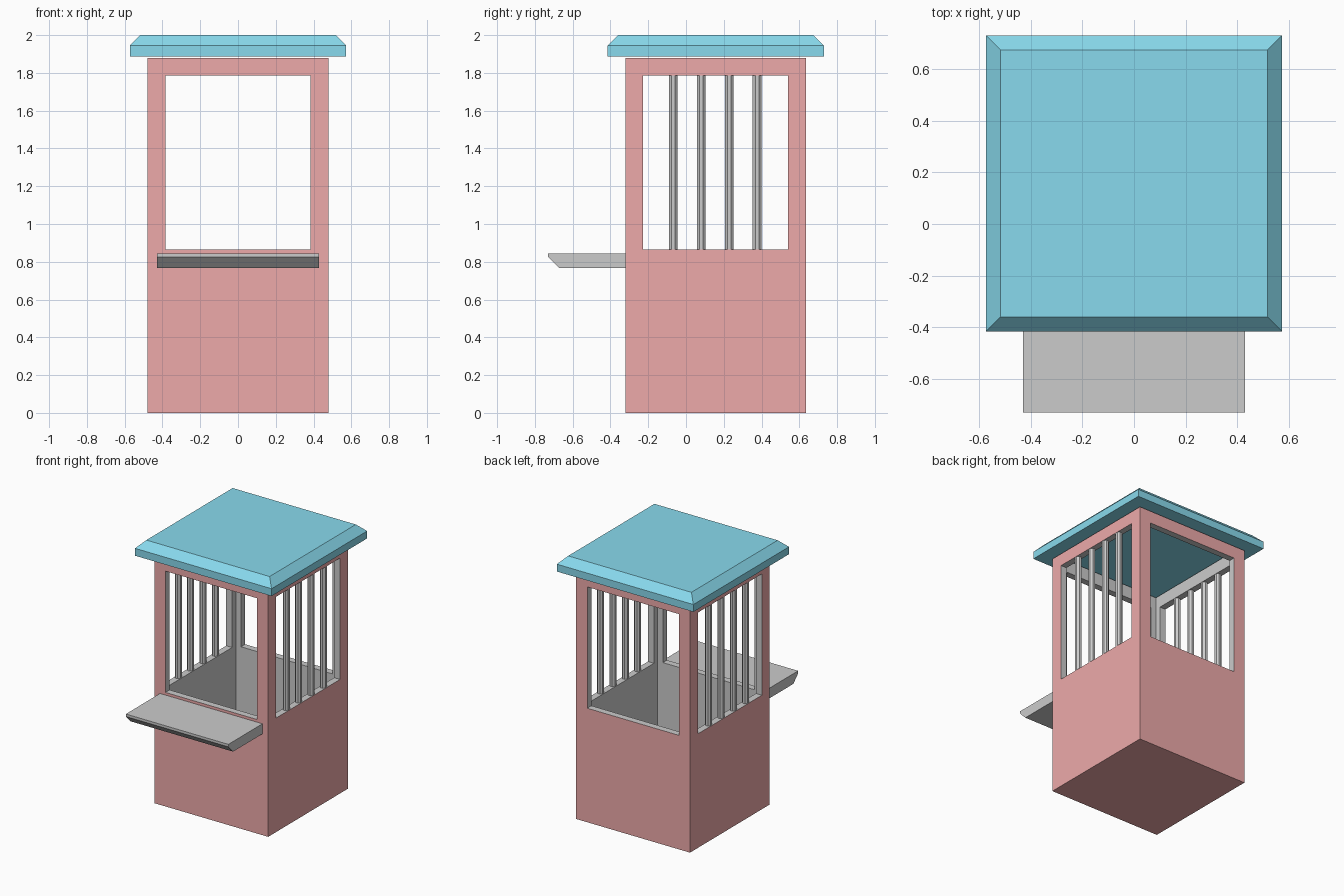
import bpy, bmesh

if "Cube" in bpy.data.objects:
    bpy.data.objects.remove(bpy.data.objects["Cube"])

CY = 0.157            # booth centre along y
HALF = 0.478          # half width of the square booth
WALL = 0.05           # wall thickness
WIN = 0.384           # half width of the windows
SILL, LINTEL, TOP = 0.865, 1.785, 1.88


def material(name, rgb):
    m = bpy.data.materials.new(name)
    m.diffuse_color = (*rgb, 1)
    m.use_nodes = True
    m.node_tree.nodes["Principled BSDF"].inputs["Base Color"].default_value = m.diffuse_color
    return m


red = material("red_paint", (0.85, 0.40, 0.40))
teal = material("teal_paint", (0.25, 0.70, 0.85))
grey = material("plain_grey", (0.8, 0.8, 0.8))


def mesh_object(name, bm, mat=None):
    bmesh.ops.recalc_face_normals(bm, faces=bm.faces)
    me = bpy.data.meshes.new(name)
    bm.to_mesh(me)
    bm.free()
    ob = bpy.data.objects.new(name, me)
    bpy.context.collection.objects.link(ob)
    if mat:
        me.materials.append(mat)
    return ob


def box(name, lo, hi, mat=None):
    bm = bmesh.new()
    bmesh.ops.create_cube(bm, size=1)
    for v in bm.verts:
        v.co = [(a + b) / 2 + c * (b - a) for a, b, c in zip(lo, hi, v.co)]
    return mesh_object(name, bm, mat)


def loft(name, rings, mat=None):
    """Join a stack of equal-length closed rings and cap both ends."""
    bm = bmesh.new()
    rows = [[bm.verts.new(p) for p in ring] for ring in rings]
    n = len(rows[0])
    for a, b in zip(rows, rows[1:]):
        for i in range(n):
            j = (i + 1) % n
            bm.faces.new((a[i], a[j], b[j], b[i]))
    bm.faces.new(rows[0])
    bm.faces.new(rows[-1])
    return mesh_object(name, bm, mat)


# Booth walls: hollow box, open at the top, with a window on every side
body = box("booth_walls", (-HALF, CY - HALF, 0), (HALF, CY + HALF, TOP), red)
inner = HALF - WALL
cutters = [
    box("room_cutter", (-inner, CY - inner, WALL), (inner, CY + inner, 2.2)),
    box("side_window_cutter", (-1, CY - WIN, SILL), (1, CY + WIN, LINTEL)),
    box("front_window_cutter", (-WIN, CY - 1, SILL), (WIN, CY + 1, LINTEL)),
]
bpy.context.view_layer.objects.active = body
for c in cutters:
    c.hide_render = True
    mod = body.modifiers.new("cut", "BOOLEAN")
    mod.operation = "DIFFERENCE"
    mod.solver = "EXACT"
    mod.object = c
    bpy.ops.object.modifier_apply(modifier=mod.name)
for c in cutters:
    bpy.data.objects.remove(c)

# Inside faces and window reveals are grey, outside faces red
if len(body.data.materials) < 2:
    body.data.materials.append(grey)
else:
    body.data.materials[1] = grey
for p in body.data.polygons:
    x, y, z = p.center
    outside = (max(abs(x), abs(y - CY)) > HALF - 1e-3
               or z < 1e-3 or z > TOP - 1e-3)
    p.material_index = 0 if outside else 1

# Window bars in the left and right walls
for side, sx in (("left", -1), ("right", 1)):
    for i in range(4):
        bpy.ops.mesh.primitive_cylinder_add(
            vertices=8, radius=0.0245, depth=LINTEL - SILL,
            location=(sx * (HALF - WALL / 2), CY - 0.003 + (i - 1.5) * 0.148,
                      (SILL + LINTEL) / 2),
            rotation=(0, 0, 0.3927))
        bpy.context.object.name = f"{side}_bar_{i + 1}"

# Counter shelf with a slanted lower front edge
profile = [(CY - HALF, 0.845), (-0.73, 0.845), (-0.73, 0.826),
           (-0.673, 0.768), (CY - HALF, 0.768)]
loft("counter_shelf", [[(x, y, z) for y, z in profile] for x in (-0.43, 0.43)])


# Roof slab with a bevelled top edge
def square(r, z):
    return [(sx * r, CY + sy * r, z)
            for sx, sy in ((-1, -1), (1, -1), (1, 1), (-1, 1))]


loft("roof", [square(0.573, 1.888), square(0.573, 1.944), square(0.517, 2.0)], teal)
